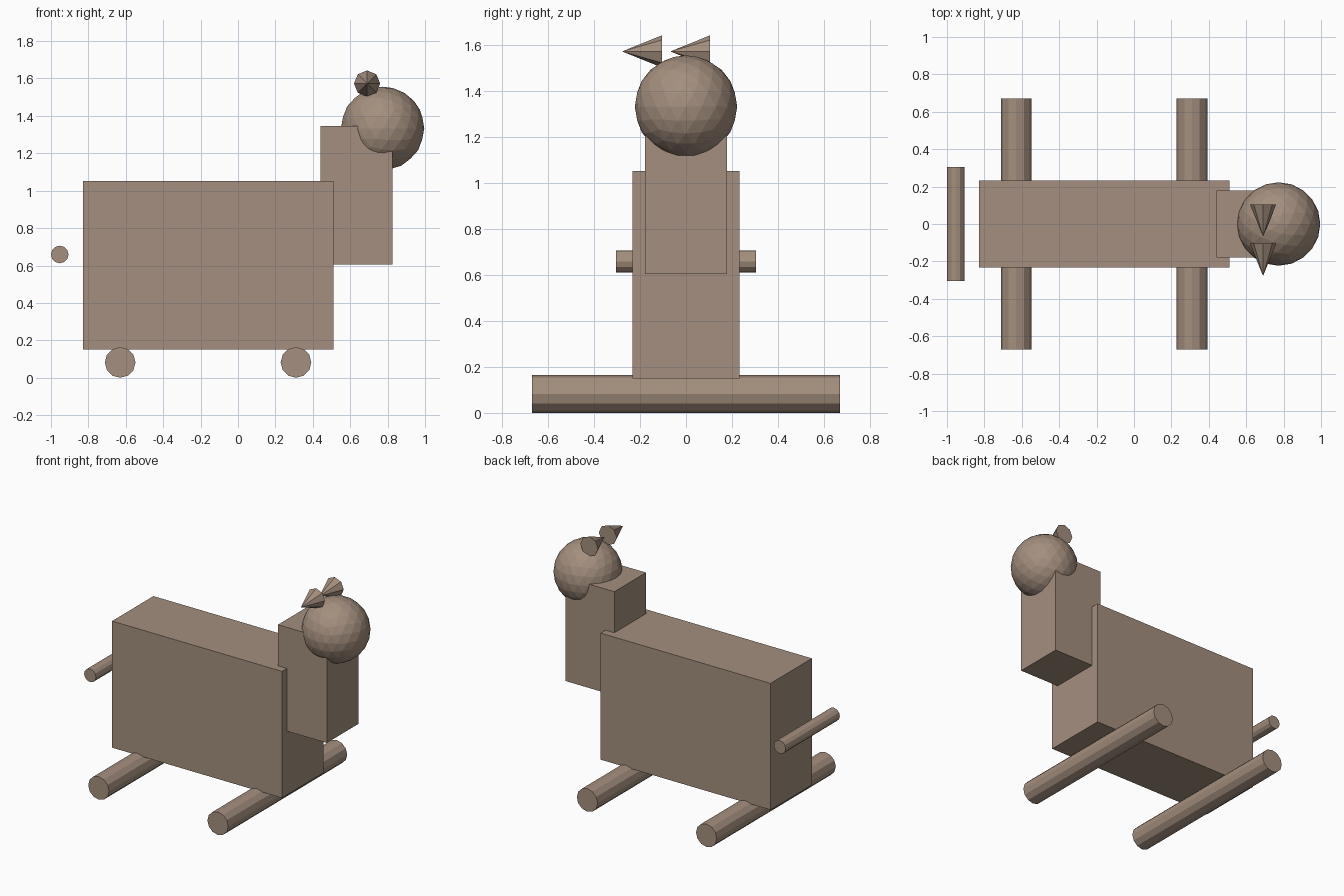
import bpy
import math

cube = bpy.data.objects.get("Cube")
if cube:
    bpy.data.objects.remove(cube, do_unlink=True)

# One wood-brown colour for everything
brown = bpy.data.materials.new("warm brown")
brown.use_nodes = True
COLOUR = (0.37, 0.275, 0.21, 1)
brown.diffuse_color = COLOUR
brown.node_tree.nodes["Principled BSDF"].inputs["Base Color"].default_value = COLOUR


def finish(name):
    obj = bpy.context.object
    obj.name = name
    obj.data.materials.clear()
    obj.data.materials.append(brown)
    return obj


def box(name, x0, x1, half_y, z0, z1):
    bpy.ops.mesh.primitive_cube_add(size=1, location=((x0 + x1) / 2, 0, (z0 + z1) / 2))
    obj = finish(name)
    obj.scale = (x1 - x0, 2 * half_y, z1 - z0)


def rod(name, x, z, radius, length):
    bpy.ops.mesh.primitive_cylinder_add(vertices=12, radius=radius, depth=length,
                                        location=(x, 0, z), rotation=(math.pi / 2, 0, 0))
    finish(name)


# Body and neck
box("body", -0.83, 0.51, 0.233, 0.15, 1.052)
box("neck", 0.44, 0.825, 0.178, 0.605, 1.345)

# Faceted head
bpy.ops.mesh.primitive_ico_sphere_add(subdivisions=3, radius=0.223, location=(0.773, 0, 1.333))
finish("head")

# Crossways legs and tail
rod("back_leg", -0.63, 0.082, 0.082, 1.34)
rod("front_leg", 0.31, 0.082, 0.082, 1.34)
rod("tail", -0.953, 0.659, 0.047, 0.61)

# Ears: cones pointing towards -y
for name, base_y in (("left_ear", 0.105), ("right_ear", -0.105)):
    depth = 0.173
    bpy.ops.mesh.primitive_cone_add(vertices=8, radius1=0.07, radius2=0, depth=depth,
                                    location=(0.69, base_y - depth / 2, 1.573),
                                    rotation=(math.pi / 2, 0, 0))
    finish(name)
